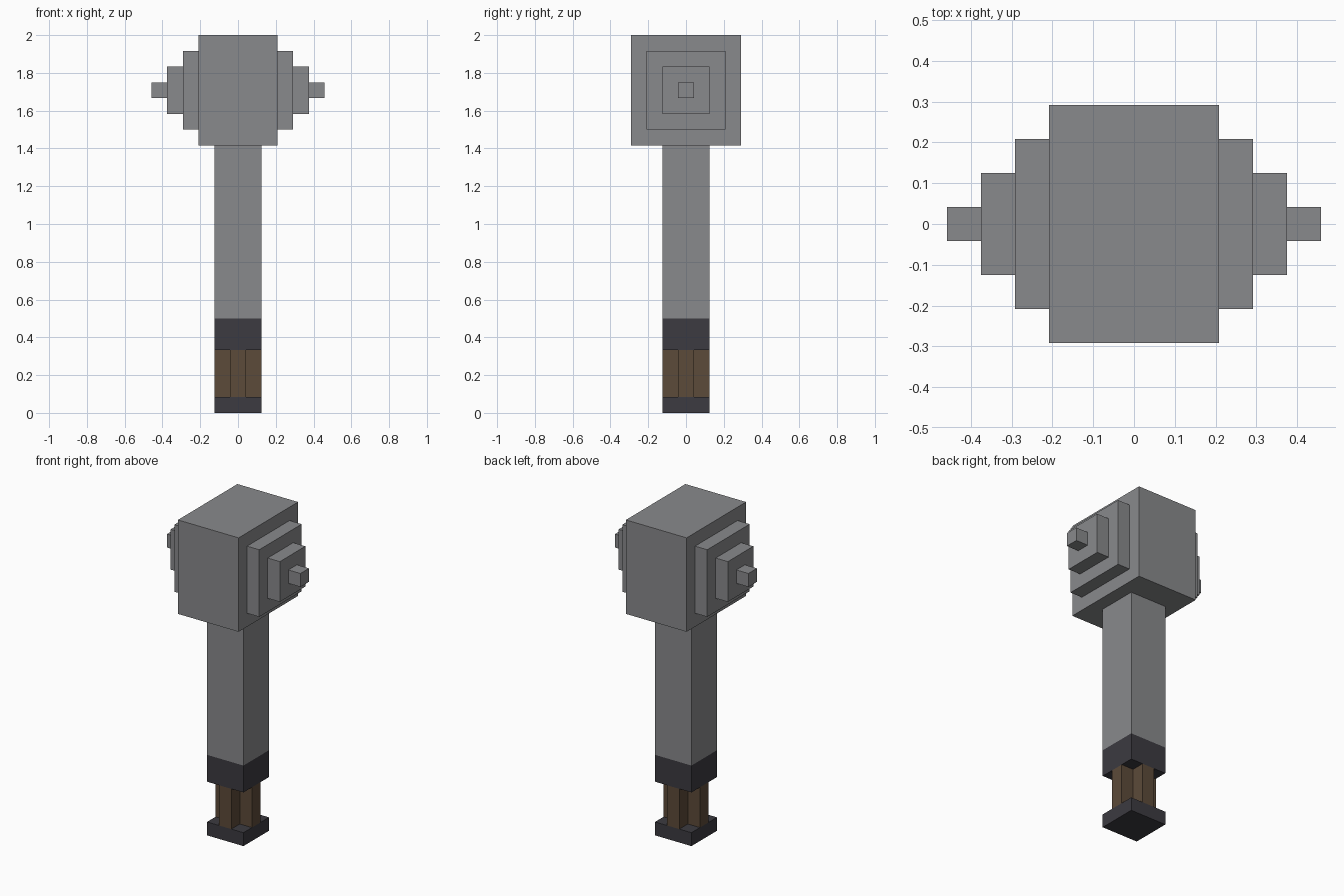
import bpy
import bmesh
from mathutils import Vector

cube = bpy.data.objects.get("Cube")
if cube:
    bpy.data.objects.remove(cube, do_unlink=True)

U = 1 / 12  # block size


def material(name, rgb):
    m = bpy.data.materials.new(name)
    m.use_nodes = True
    m.diffuse_color = (*rgb, 1)
    m.node_tree.nodes["Principled BSDF"].inputs["Base Color"].default_value = (*rgb, 1)
    return m


STONE = material("stone grey", (0.25, 0.253, 0.263))
DARK = material("dark metal", (0.045, 0.043, 0.052))
WOOD = material("brown grip", (0.107, 0.069, 0.041))


def prism(name, outline, z0, z1, mat):
    """Extrude an xy outline from z0 to z1, all in block units."""
    bm = bmesh.new()
    face = bm.faces.new([bm.verts.new((x * U, y * U, z0 * U)) for x, y in outline])
    top = bmesh.ops.extrude_face_region(bm, geom=[face])["geom"]
    verts = [v for v in top if isinstance(v, bmesh.types.BMVert)]
    bmesh.ops.translate(bm, verts=verts, vec=Vector((0, 0, (z1 - z0) * U)))
    bmesh.ops.recalc_face_normals(bm, faces=bm.faces)
    mesh = bpy.data.meshes.new(name)
    bm.to_mesh(mesh)
    bm.free()
    mesh.materials.append(mat)
    obj = bpy.data.objects.new(name, mesh)
    bpy.context.collection.objects.link(obj)
    return obj


def box(name, x0, x1, half_y, z0, z1, mat):
    outline = [(x0, -half_y), (x1, -half_y), (x1, half_y), (x0, half_y)]
    return prism(name, outline, z0, z1, mat)


# Handle: pommel, cross-shaped grip, collar and shaft
R, C = 1.5, 0.5
box("pommel", -R, R, R, 0, 1, DARK)
cross = [(C, -R), (C, -C), (R, -C), (R, C), (C, C), (C, R),
         (-C, R), (-C, C), (-R, C), (-R, -C), (-C, -C), (-C, -R)]
prism("grip", cross, 1, 4, WOOD)
box("collar", -R, R, R, 4, 6, DARK)
box("shaft", -R, R, R, 6, 17, STONE)

# Head with stepped spikes on both sides
MID = 20.5
box("head", -2.5, 2.5, 3.5, 17, 24, STONE)
for side, s in (("left", 1), ("right", -1)):
    for i, half in enumerate((2.5, 1.5, 0.5)):
        x0, x1 = sorted((s * (2.5 + i), s * (3.5 + i)))
        box(f"{side}_step_{i + 1}", x0, x1, half, MID - half, MID + half, STONE)
